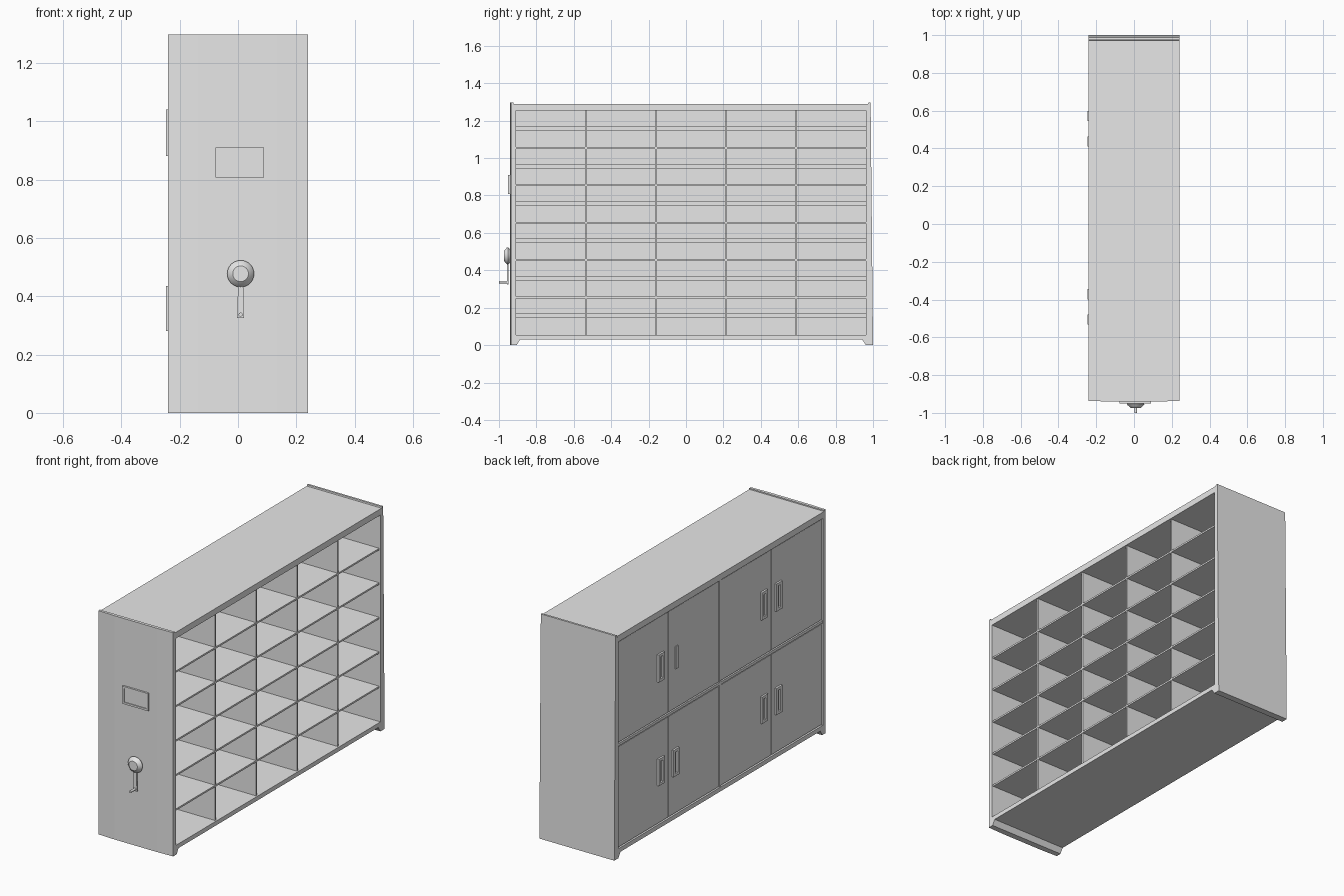
import bpy, bmesh, math
from mathutils import Matrix

cube = bpy.data.objects.get("Cube")
if cube:
    bpy.data.objects.remove(cube, do_unlink=True)

grey = bpy.data.materials.new("light_grey_metal")
grey.use_nodes = True
grey.diffuse_color = (0.8, 0.8, 0.8, 1)
grey.node_tree.nodes["Principled BSDF"].inputs["Base Color"].default_value = (0.8, 0.8, 0.8, 1)


def finish(name, bm):
    bmesh.ops.recalc_face_normals(bm, faces=bm.faces[:])
    mesh = bpy.data.meshes.new(name)
    bm.to_mesh(mesh)
    bm.free()
    mesh.materials.append(grey)
    obj = bpy.data.objects.new(name, mesh)
    bpy.context.collection.objects.link(obj)
    return obj


def add_box(bm, x, y, z):
    """Add a box given (min, max) ranges."""
    size = [b - a for a, b in (x, y, z)]
    mid = [(a + b) / 2 for a, b in (x, y, z)]
    bmesh.ops.create_cube(bm, size=1, matrix=Matrix.Translation(mid) @ Matrix.Diagonal((*size, 1)))


def boxes(name, ranges):
    bm = bmesh.new()
    for r in ranges:
        add_box(bm, *r)
    return finish(name, bm)


def loft_x(name, stations):
    """Loft (y, z) profiles placed at successive x stations."""
    bm = bmesh.new()
    rings = [[bm.verts.new((x, y, z)) for y, z in prof] for x, prof in stations]
    n = len(rings[0])
    for a, b in zip(rings, rings[1:]):
        for i in range(n):
            j = (i + 1) % n
            bm.faces.new((a[i], a[j], b[j], b[i]))
    bm.faces.new(rings[0])
    bm.faces.new(rings[-1])
    return finish(name, bm)


def frame_ranges(depth, u, v, b, axis):
    """Four bars of a rectangular frame, facing along x or y."""
    bars = [(u, (v[0], v[0] + b)), (u, (v[1] - b, v[1])),
            ((u[0], u[0] + b), (v[0] + b, v[1] - b)), ((u[1] - b, u[1]), (v[0] + b, v[1] - b))]
    return [(depth, p, q) if axis == "x" else (p, depth, q) for p, q in bars]


def revolve_y(name, cx, cz, profile, sides=32):
    """Turn (radius, y) points into a stack of rings about the y direction."""
    bm = bmesh.new()
    rings = []
    for r, y in profile:
        rings.append([bm.verts.new((cx + r * math.cos(2 * math.pi * i / sides), y,
                                    cz + r * math.sin(2 * math.pi * i / sides))) for i in range(sides)])
    for a, b in zip(rings, rings[1:]):
        for i in range(sides):
            j = (i + 1) % sides
            bm.faces.new((a[i], a[j], b[j], b[i]))
    bm.faces.new(rings[0])
    bm.faces.new(rings[-1])
    obj = finish(name, bm)
    bpy.ops.object.select_all(action="DESELECT")
    obj.select_set(True)
    bpy.context.view_layer.objects.active = obj
    bpy.ops.object.shade_smooth_by_angle(angle=math.radians(30))
    return obj


HALF = 0.24
Y0, Y1 = -0.91, 0.962       # inner opening
Z0, Z1 = 0.055, 1.254
WIDE = (-HALF, HALF)

# Top and bottom slabs
boxes("top_slab", [(WIDE, (-0.925, 0.972), (Z1, 1.29))])
boxes("bottom_slab", [(WIDE, (-0.925, 0.972), (0.03, Z0))])


# End panels with flared feet; the front one has slightly folded sides
def front_profile(fold):
    return [(-0.94 + fold, 0), (-0.94 + fold, 1.297), (-0.922, 1.297), (-0.922, 1.28),
            (Y0, 1.28), (Y0, 0.03), (-0.887, 0.03), (-0.905, 0)]


loft_x("front_panel", [(-HALF, front_profile(0.004)), (-0.135, front_profile(0)),
                       (0.135, front_profile(0)), (HALF, front_profile(0.004))])
back_profile = [(1.0, 0), (0.987, 1.297), (0.975, 1.297), (0.972, 1.28),
                (Y1, 1.28), (Y1, 0.03), (0.942, 0.03), (0.962, 0)]
loft_x("back_panel", [(-HALF, back_profile), (HALF, back_profile)])

# Open pigeonholes: shelves, dividers and stop rails
cols, rows = 5, 6
dy, dz = (Y1 - Y0) / cols, (Z1 - Z0) / rows
t = 0.005
boxes("shelves", [((-0.21, 0.232), (Y0, Y1), (Z0 + dz * i - t, Z0 + dz * i + t)) for i in range(1, rows)])
boxes("dividers", [((-0.21, 0.231), (Y0 + dy * i - t, Y0 + dy * i + t), (Z0, Z1)) for i in range(1, cols)])
boxes("stop_rails", [((-0.004, 0.0), (Y0, Y1), (Z0 + dz * (i + 0.5) - 0.009, Z0 + dz * (i + 0.5) + 0.015))
                     for i in range(rows)])

# Closed side: backing sheet, cross rails and eight doors
mid_y, mid_z = (Y0 + Y1) / 2, (Z0 + Z1) / 2
boxes("backing_sheet", [((-0.218, -0.208), (Y0, Y1), (Z0, Z1))])
boxes("door_cross_rails", [((-0.238, -0.21), (mid_y - 0.008, mid_y + 0.008), (Z0, Z1)),
                           ((-0.238, -0.21), (Y0, Y1), (mid_z - 0.008, mid_z + 0.008))])
gap = 0.005
door_w = (mid_y - 0.008 - Y0) / 2
doors = []
for half_start in (Y0, mid_y + 0.008):
    for k in range(2):
        a = half_start + door_w * k
        for zr in ((Z0, mid_z - 0.008), (mid_z + 0.008, Z1)):
            doors.append(((-0.235, -0.214), (a + gap / 2, a + door_w - gap / 2), (zr[0] + gap, zr[1] - gap)))
boxes("cabinet_doors", doors)

# Recessed door pulls beside each meeting edge
pulls = []
for cy in (-0.505, -0.372, 0.437, 0.572):
    for zr in ((0.28, 0.435), (0.88, 1.04)):
        if cy == 0.437 and zr[0] > 0.5:
            pulls.append(((-0.241, -0.23), (cy - 0.022, cy - 0.002), (zr[0] + 0.015, zr[1] - 0.015)))
            continue
        yr = (cy - 0.027, cy + 0.027)
        pulls += frame_ranges((-0.246, -0.23), yr, zr, 0.016, "x")
boxes("door_pulls", pulls)

# Label holder on the front
boxes("label_frame", frame_ranges((-0.951, -0.935), (-0.077, 0.089), (0.807, 0.909), 0.011, "y"))
boxes("label_card", [((-0.067, 0.079), (-0.946, -0.935), (0.817, 0.899))])

# Crank: knob, arm and peg
cx = 0.009
revolve_y("crank_knob", cx, 0.477, [(0.03, -0.935), (0.04, -0.944), (0.046, -0.953), (0.044, -0.958),
                                    (0.027, -0.973)])
bm = bmesh.new()
add_box(bm, (cx - 0.012, cx + 0.012), (-0.956, -0.948), (0.325, 0.45))
for v in bm.verts:
    if v.co.z > 0.4:
        v.co.x = cx + (v.co.x - cx) * 0.7
finish("crank_arm", bm)
revolve_y("crank_peg", cx, 0.337, [(0.007, -0.95), (0.007, -1.0)], 16)
